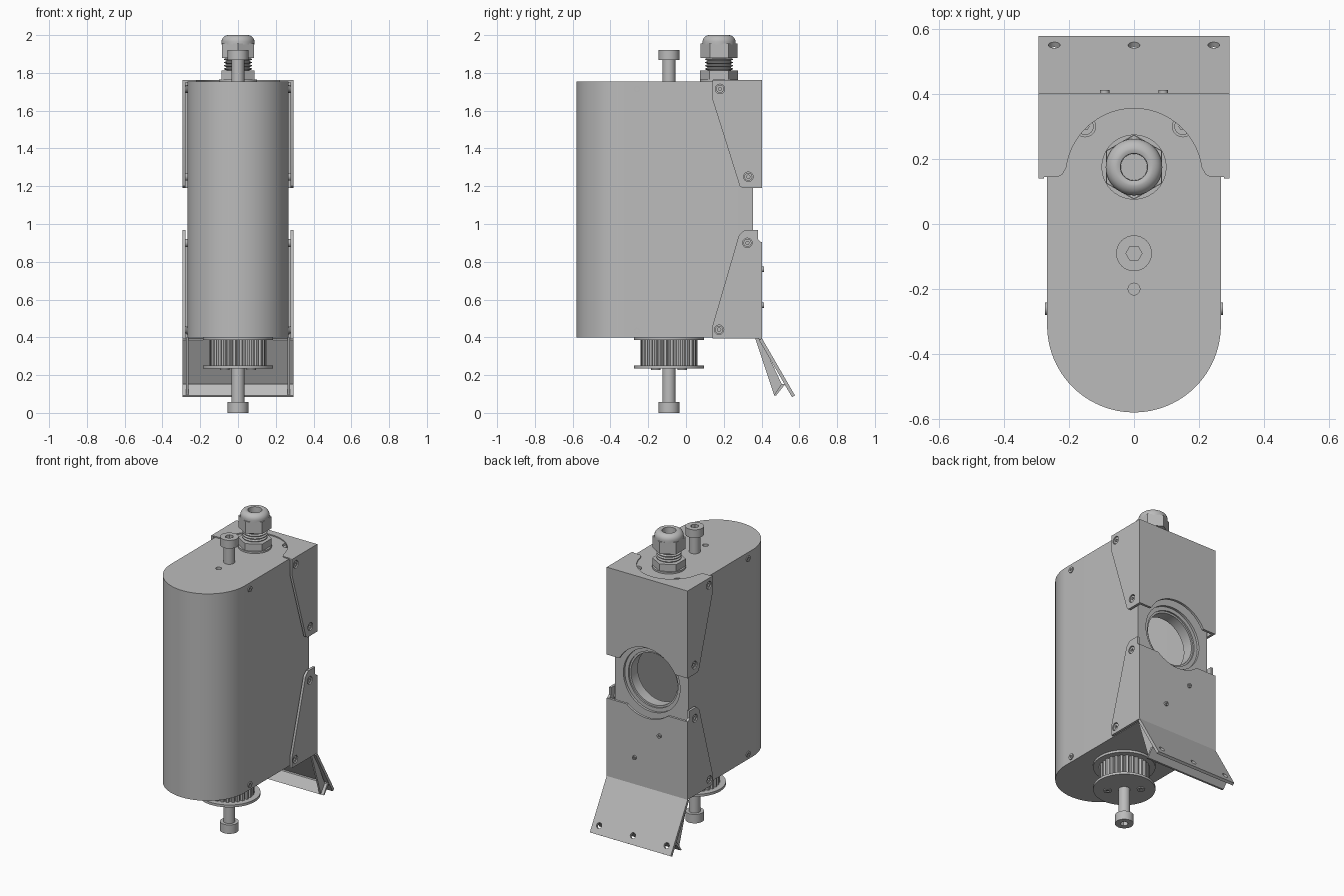
import bpy, bmesh, math
from math import sin, cos, pi, radians
from mathutils import Vector

if "Cube" in bpy.data.objects:
    bpy.data.objects.remove(bpy.data.objects["Cube"])

GREY = (0.5, 0.5, 0.5, 1)
metal = bpy.data.materials.new("plain grey")
metal.use_nodes = True
metal.diffuse_color = GREY
metal.node_tree.nodes["Principled BSDF"].inputs["Base Color"].default_value = GREY


def finish(name, bm):
    bmesh.ops.recalc_face_normals(bm, faces=bm.faces)
    me = bpy.data.meshes.new(name)
    bm.to_mesh(me)
    bm.free()
    me.materials.append(metal)
    me.shade_smooth()
    me.set_sharp_from_angle(angle=radians(30))
    ob = bpy.data.objects.new(name, me)
    bpy.context.collection.objects.link(ob)
    return ob


PLACE = {"x": lambda u, v, w: (w, u, v),
         "y": lambda u, v, w: (u, w, v),
         "z": lambda u, v, w: (u, v, w)}


def prism(name, pts, axis, lo, hi):
    """Extrude a flat outline along an axis."""
    bm = bmesh.new()
    a, b = ([bm.verts.new(PLACE[axis](u, v, w)) for u, v in pts] for w in (lo, hi))
    bm.faces.new(a)
    bm.faces.new(b)
    for i in range(len(pts)):
        j = (i + 1) % len(pts)
        bm.faces.new((a[i], a[j], b[j], b[i]))
    return finish(name, bm)


def arc(cx, cy, r, start, end, n):
    return [(cx + r * cos(radians(start + (end - start) * i / n)),
             cy + r * sin(radians(start + (end - start) * i / n))) for i in range(n + 1)]


def rod(name, c, r, axis, lo, hi, n=32, turn=0):
    return prism(name, arc(c[0], c[1], r, turn, turn + 360, n)[:-1], axis, lo, hi)


def lathe(name, profile, centre, n=40):
    """Spin a radius/height profile around a vertical axis."""
    bm = bmesh.new()
    vs = [bm.verts.new((r, 0, z)) for r, z in profile]
    es = [bm.edges.new(p) for p in zip(vs, vs[1:])]
    bmesh.ops.spin(bm, geom=vs + es, cent=(0, 0, 0), axis=(0, 0, 1), angle=2 * pi, steps=n)
    bmesh.ops.remove_doubles(bm, verts=bm.verts, dist=1e-5)
    bmesh.ops.translate(bm, verts=bm.verts, vec=(*centre, 0))
    return finish(name, bm)


def cut(ob, *cutters):
    """Subtract the cutters, then discard them."""
    for c in cutters:
        m = ob.modifiers.new("cut", "BOOLEAN")
        m.operation, m.solver, m.object = "DIFFERENCE", "EXACT", c
        c.hide_render = True
    bpy.context.view_layer.update()
    me = bpy.data.meshes.new_from_object(ob.evaluated_get(bpy.context.evaluated_depsgraph_get()))
    ob.modifiers.clear()
    ob.data = me
    me.shade_smooth()
    me.set_sharp_from_angle(angle=radians(30))
    for c in cutters:
        bpy.data.objects.remove(c)
    return ob


def screw(name, c, r, axis, lo, hi, face):
    """Round screw head with a hex socket; face is the visible end."""
    d = (hi - lo) * 0.6
    socket = (hi - d, hi + d) if face == hi else (lo - d, lo + d)
    return cut(rod(name, c, r, axis, lo, hi), rod("socket", c, r * 0.45, axis, *socket, n=6))


# Hollow housing with rounded front and round port at the back
W, BACK, PORT = 0.267, 0.355, (0, 1.08)


def stadium(name, w, back, lo, hi):
    return prism(name, arc(0, -0.312, w, 180, 360, 48) + [(w, back), (-w, back)], "z", lo, hi)


bores = [rod("bore", (s * 0.15, 0.30), 0.032, "z", 1.72, 1.8) for s in (-1, 1)]
cut(stadium("housing", W, BACK, 0.4, 1.755),
    stadium("cavity", W - 0.03, BACK - 0.03, 0.44, 1.7),
    rod("port", PORT, 0.18, "y", 0.3, 0.4, 48),
    rod("port_step", PORT, 0.205, "y", 0.34, 0.4, 48),
    rod("vent", (0, -0.2), 0.018, "z", 1.71, 1.8), *bores)
cut(rod("port_ring", PORT, 0.205, "y", 0.26, 0.33, 48),
    rod("ring_bore", PORT, 0.168, "y", 0.2, 0.4, 48))
for s in (-1, 1):
    screw("top_screw", (s * 0.15, 0.30), 0.026, "z", 1.715, 1.745, 1.745)

# Upper and lower cover sheets
OUT, T = 0.293, 0.016
cut(prism("upper_cover_back", [(-OUT, 1.19), (OUT, 1.19), (OUT, 1.762), (-OUT, 1.762)],
          "y", 0.402 - T, 0.402),
    rod("arch", PORT, 0.23, "y", 0.3, 0.5, 48))
notch = [(0.235, 0.145), (0.22, 0.152)] + arc(0, 0.145, 0.21, 8, 172, 36) \
    + [(-0.22, 0.152), (-0.235, 0.145)]
prism("upper_cover_top", [(OUT, 0.145)] + notch + [(-OUT, 0.145), (-OUT, 0.402), (OUT, 0.402)],
      "z", 1.75, 1.762)
cut(prism("lower_cover_back", [(-OUT, 0.395), (OUT, 0.395), (OUT, 0.905), (-OUT, 0.905)],
          "y", 0.402 - T, 0.402),
    rod("arch", PORT, 0.23, "y", 0.3, 0.5, 48))

upper_side = [(0.14, 1.762), (0.14, 1.66), (0.285, 1.2), (0.3, 1.19), (0.402, 1.19), (0.402, 1.762)]
lower_side = [(0.14, 0.395), (0.14, 0.46), (0.28, 0.94), (0.31, 0.968), (0.38, 0.968),
              (0.38, 0.92), (0.402, 0.9), (0.402, 0.395)]
upper_holes = [(0.18, 1.715), (0.33, 1.25)]
lower_holes = [(0.325, 0.9), (0.175, 0.44)]
for s in (-1, 1):
    lo, hi = sorted((s * (OUT - T), s * OUT))
    for name, side, holes in (("upper_cover_side", upper_side, upper_holes),
                              ("lower_cover_side", lower_side, lower_holes)):
        cut(prism(name, side, "x", lo, hi),
            *[rod("hole", h, 0.025, "x", lo - 0.05, hi + 0.05) for h in holes])
        for h in holes:
            a, b = sorted((s * (W - 0.01), s * (OUT - 0.005)))
            screw("cover_screw", h, 0.021, "x", a, b, s * (OUT - 0.005))
    # Small screws in the housing sides
    for z in (0.435, 1.715):
        a, b = sorted((s * 0.25, s * 0.273))
        screw("housing_screw", (-0.26, z), 0.019, "x", a, b, s * 0.273)
for x, z in ((-0.09, 0.76), (0.09, 0.57)):
    screw("back_screw", (x, z), 0.014, "y", 0.39, 0.412, 0.412)

# Sloping skirt with folded lip, side gussets and three holes
top, low = Vector((0.402, 0.395)), Vector((0.577, 0.092))
slope = (low - top).normalized()
inward = Vector((slope.y, -slope.x))
thick = inward * 0.018
skirt = prism("skirt", [top, low, low + thick, top + thick], "x", -OUT, OUT)
drills = []
for x in (-0.245, 0, 0.245):
    d = rod("drill", (0, 0), 0.018, "z", -0.06, 0.06)
    mid = Vector((0.55, 0.139))
    d.rotation_euler = (math.atan2(inward.y, inward.x) - pi / 2, 0, 0)
    d.location = (x, mid.x, mid.y)
    drills.append(d)
cut(skirt, *drills)
prism("skirt_lip", [(0.465, 0.093), (0.505, 0.152), (0.525, 0.152), (0.478, 0.093)], "x", -OUT, OUT)
for s in (-1, 1):
    a, b = sorted((s * 0.262, s * 0.274))
    prism("skirt_gusset", [(0.365, 0.4), (0.467, 0.093), (0.507, 0.152), (0.395, 0.39)], "x", a, b)

# Drive pulley under the housing
AXLE = (0, -0.09)
teeth = []
for i in range(28):
    for r, f in ((0.138, 0), (0.15, 0.2), (0.15, 0.6), (0.138, 0.8)):
        t = 2 * pi * (i + f) / 28
        teeth.append((r * cos(t), AXLE[1] + r * sin(t)))
prism("pulley_teeth", teeth, "z", 0.245, 0.39)
rod("pulley_upper_flange", AXLE, 0.185, "z", 0.385, 0.402, 48)
rod("pulley_lower_flange", AXLE, 0.185, "z", 0.234, 0.25, 48)
for s in (-1, 1):
    screw("pulley_screw", (-s * 0.07, AXLE[1] + s * 0.07), 0.024, "z", 0.228, 0.245, 0.228)

# Axle bolts at both ends
rod("lower_bolt_shaft", AXLE, 0.035, "z", 0.05, 0.24)
screw("lower_bolt_head", AXLE, 0.055, "z", 0, 0.058, 0)
rod("upper_bolt_shaft", AXLE, 0.034, "z", 1.74, 1.875)
screw("upper_bolt_head", AXLE, 0.055, "z", 1.868, 1.922, 1.922)

# Cable gland on the top
GLAND = (0, 0.175)
lathe("gland_washer", [(0, 1.75), (0.1, 1.75), (0.1, 1.766), (0, 1.766)], GLAND)
rod("gland_base_nut", GLAND, 0.1, "z", 1.764, 1.812, 6, 30)
thread = [(0.062, 1.805)]
for i in range(4):
    z = 1.814 + i * 0.017
    thread += [(0.062, z), (0.074, z + 0.005), (0.074, z + 0.009), (0.062, z + 0.014)]
lathe("gland_thread", thread + [(0.062, 1.89)], GLAND)
rod("gland_cap_nut", GLAND, 0.098, "z", 1.878, 1.955, 6, 30)
dome = [(0.087, 1.95)] + [(0.052 + x, z) for x, z in arc(0, 1.965, 0.035, 0, 90, 8)]
lathe("gland_dome", dome + [(0.042, 1.996), (0.04, 1.93), (0, 1.93)], GLAND)
